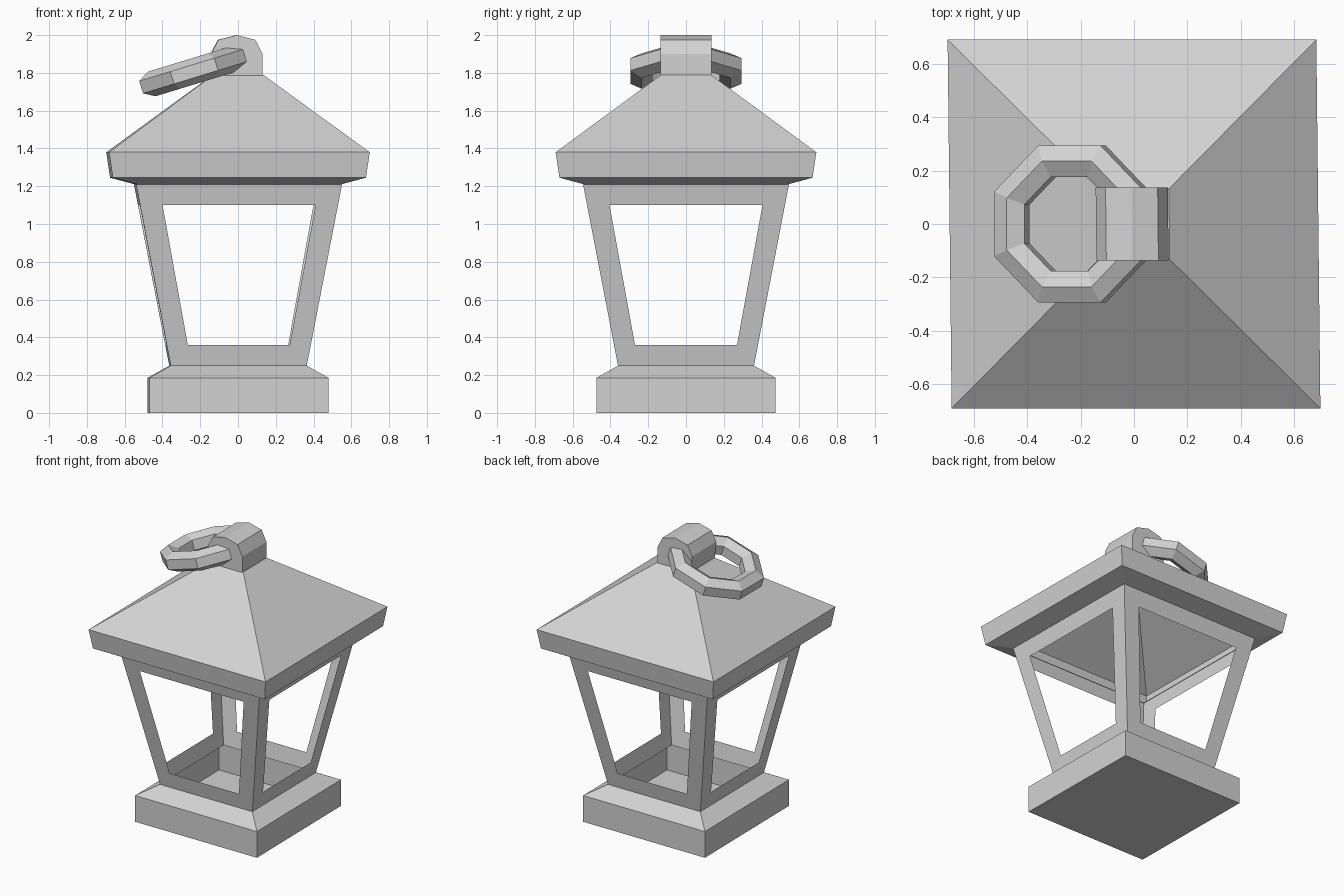
import bpy, bmesh, math
from mathutils import Matrix, Vector

if "Cube" in bpy.data.objects:
    bpy.data.objects.remove(bpy.data.objects["Cube"])

metal = bpy.data.materials.new("grey_metal")
metal.diffuse_color = (0.65, 0.65, 0.65, 1)
metal.use_nodes = True
metal.node_tree.nodes["Principled BSDF"].inputs["Base Color"].default_value = metal.diffuse_color
SHEAR = -0.011  # the body is very slightly skewed in plan


def finish(name, bm, skew=True):
    if skew:
        for v in bm.verts:
            v.co.x += SHEAR * v.co.y
    me = bpy.data.meshes.new(name)
    bm.to_mesh(me)
    bm.free()
    me.materials.append(metal)
    ob = bpy.data.objects.new(name, me)
    bpy.context.collection.objects.link(ob)
    return ob


def square(bm, half, z):
    return [bm.verts.new((sx * half, sy * half, z))
            for sx, sy in ((-1, -1), (1, -1), (1, 1), (-1, 1))]


def bridge(bm, low, high):
    n = len(low)
    for i in range(n):
        j = (i + 1) % n
        bm.faces.new((low[i], low[j], high[j], high[i]))


def square_shell(name, profile, close_bottom=False, close_top=False):
    """Thin four-sided shell through (half width, height) points."""
    bm = bmesh.new()
    rings = [square(bm, h, z) for h, z in profile]
    for low, high in zip(rings, rings[1:]):
        bridge(bm, low, high)
    if close_bottom:
        bm.faces.new(rings[0][::-1])
    if close_top:
        bm.faces.new(rings[-1])
    return finish(name, bm)


# Hollow base with sloped shoulder
square_shell("base", [(0.475, 0), (0.475, 0.185), (0.36, 0.25)], close_bottom=True)

# Hollow roof with narrow soffit, open underneath
square_shell("roof", [(0.54, 1.21), (0.67, 1.245), (0.69, 1.38), (0.132, 1.79)],
             close_top=True)

# Four thin tapered walls, each with a window opening
bm = bmesh.new()


def wall_half(z):
    return 0.36 + (z - 0.25) * (0.545 - 0.36) / 0.96


outer = ((-0.36, 0.25), (0.36, 0.25), (0.545, 1.21), (-0.545, 1.21))
inner = ((-0.27, 0.36), (0.27, 0.36), (0.405, 1.10), (-0.405, 1.10))
for k in range(4):
    turn = Matrix.Rotation(k * math.pi / 2, 4, 'Z')
    o, i = ([bm.verts.new(turn @ Vector((x, -wall_half(z), z))) for x, z in pts]
            for pts in (outer, inner))
    bridge(bm, o, i)
bmesh.ops.remove_doubles(bm, verts=bm.verts, dist=0.0005)
finish("window_frame", bm)

# Rounded block on top that holds the ring
bm = bmesh.new()
arch = ((-0.13, 1.785), (0.128, 1.785), (0.128, 1.90), (0.09, 1.975),
        (-0.008, 2.0), (-0.105, 1.975), (-0.142, 1.905))
front = [bm.verts.new((x, -0.136, z)) for x, z in arch]
back = [bm.verts.new((x, 0.136, z)) for x, z in arch]
bridge(bm, back, front)
bm.faces.new(front)
bm.faces.new(back[::-1])
bmesh.ops.recalc_face_normals(bm, faces=bm.faces)
finish("ring_mount", bm)

# Eight-sided carrying ring with hexagonal section, lying tilted on the roof
bm = bmesh.new()
tilt = Matrix.Translation((-0.232, 0, 1.81)) @ Matrix.Rotation(math.radians(-17), 4, 'Y')
widen = 1 / math.cos(math.pi / 8)
loops = []
for s in range(8):
    a = (s + 0.5) * math.pi / 4
    loop = []
    for h in range(6):
        b = (h + 0.5) * math.pi / 3
        r = (0.235 + 0.068 * math.cos(b)) * widen
        loop.append(bm.verts.new(
            tilt @ Vector((r * math.cos(a), r * math.sin(a), 0.068 * math.sin(b)))))
    loops.append(loop)
for s in range(8):
    bridge(bm, loops[s], loops[(s + 1) % 8])
bmesh.ops.recalc_face_normals(bm, faces=bm.faces)
finish("carrying_ring", bm, skew=False)
